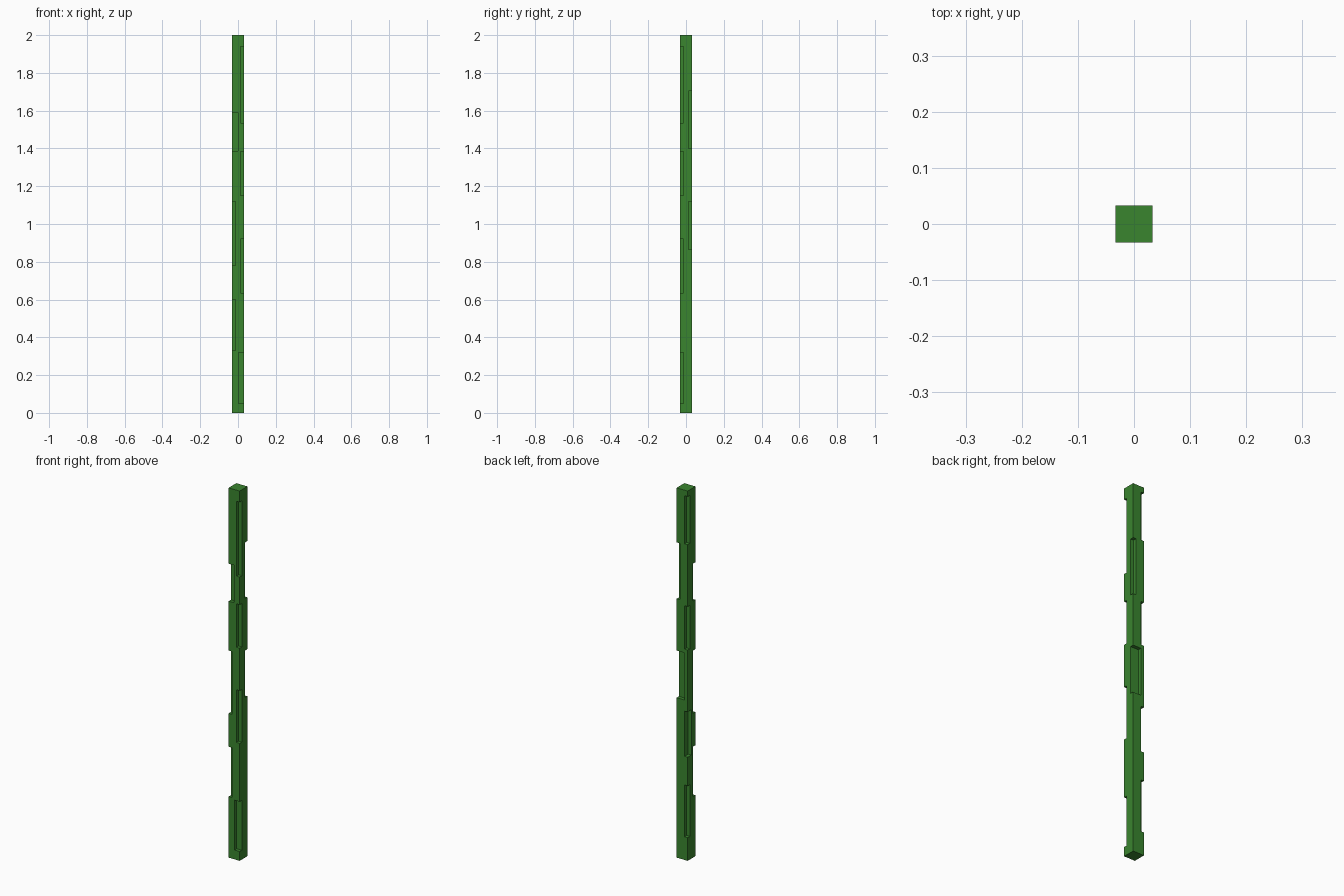
import bpy, bmesh
from mathutils import Matrix, Vector

if "Cube" in bpy.data.objects:
    bpy.data.objects.remove(bpy.data.objects["Cube"])

H = 0.033      # half width of the post
D = 0.019      # usual notch depth
E = 0.01       # cutter overshoot

green = bpy.data.materials.new("leaf green")
green.diffuse_color = (0.042, 0.235, 0.028, 1)
green.use_nodes = True
green.node_tree.nodes["Principled BSDF"].inputs["Base Color"].default_value = green.diffuse_color


def add_box(bm, lo, hi):
    lo, hi = Vector(lo), Vector(hi)
    m = Matrix.Translation((lo + hi) / 2) @ Matrix.Diagonal((*(hi - lo), 1))
    bmesh.ops.create_cube(bm, size=1, matrix=m)


def make_object(name, bm):
    mesh = bpy.data.meshes.new(name)
    bm.to_mesh(mesh)
    bm.free()
    obj = bpy.data.objects.new(name, mesh)
    bpy.context.collection.objects.link(obj)
    return obj


# Square post
bm = bmesh.new()
add_box(bm, (-H, -H, 0), (H, H, 2))
post = make_object("post", bm)
post.data.materials.append(green)

# Chipped notches by corner (x sign, y sign): bottom, top, x depth, y depth
notches = {
    (1, -1): [(0.05, 0.32, 0.031, D), (0.635, 0.92, D, D),
              (1.15, 1.385, D, D), (1.535, 1.94, D, D)],
    (-1, -1): [(0.33, 0.60, D, D), (0.78, 1.12, D, D), (1.387, 1.59, 0.033, D)],
    (1, 1): [(0.865, 1.12, 0.048, D), (1.40, 1.705, D, D)],
    (-1, 1): [(0.125, 0.405, D, D), (0.56, 0.805, D, 0.032),
              (1.14, 1.375, D, D), (1.71, 1.97, D, D)],
}
bm = bmesh.new()
for (sx, sy), cuts in notches.items():
    for z0, z1, dx, dy in cuts:
        xs = sorted((sx * (H - dx), sx * (H + E)))
        ys = sorted((sy * (H - dy), sy * (H + E)))
        add_box(bm, (xs[0], ys[0], z0), (xs[1], ys[1], z1))
cutter = make_object("notch_cutter", bm)
cutter.hide_render = True

# Cut the notches, then drop the cutter
mod = post.modifiers.new("notches", 'BOOLEAN')
mod.operation = 'DIFFERENCE'
mod.solver = 'EXACT'
mod.object = cutter
bpy.context.view_layer.objects.active = post
post.select_set(True)
bpy.ops.object.modifier_apply(modifier=mod.name)
bpy.data.objects.remove(cutter)
for p in post.data.polygons:
    p.material_index = 0
